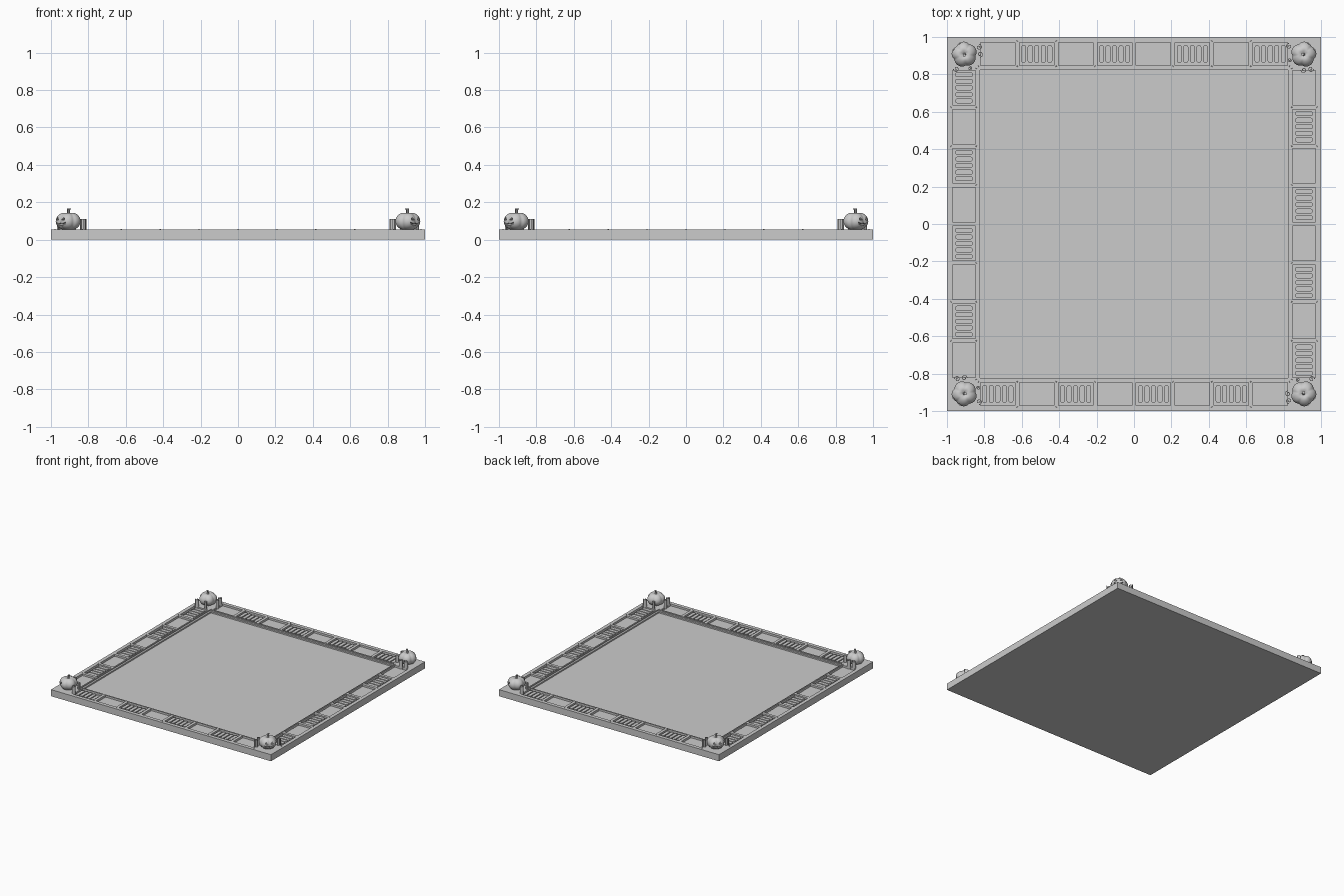
import bpy, bmesh, math
from mathutils import Matrix, Vector

cube = bpy.data.objects.get("Cube")
if cube:
    bpy.data.objects.remove(cube)

STONE = (0.6, 0.6, 0.6, 1)
stone = bpy.data.materials.new("stone_grey")
stone.use_nodes = True
stone.diffuse_color = STONE
stone.node_tree.nodes["Principled BSDF"].inputs["Base Color"].default_value = STONE

TOP, FLOOR = 0.054, 0.035
RIM, INNER, WELL = 0.97, 0.838, 0.823
PITCH = 0.208
SIDES = ("front", "right", "back", "left")


def prism(bm, pts, z0, z1, mat=Matrix()):
    """Extrude a flat outline from z0 to z1."""
    low = [bm.verts.new(mat @ Vector((x, y, z0))) for x, y in pts]
    high = [bm.verts.new(mat @ Vector((x, y, z1))) for x, y in pts]
    bm.faces.new(low[::-1])
    bm.faces.new(high)
    for i in range(len(pts)):
        j = (i + 1) % len(pts)
        bm.faces.new((low[i], low[j], high[j], high[i]))


def box(bm, x0, x1, y0, y1, z0, z1):
    prism(bm, [(x0, y0), (x1, y0), (x1, y1), (x0, y1)], z0, z1)


def to_mesh(bm, name):
    bmesh.ops.recalc_face_normals(bm, faces=bm.faces[:])
    mesh = bpy.data.meshes.new(name)
    bm.to_mesh(mesh)
    bm.free()
    mesh.materials.append(stone)
    return mesh


def add(name, mesh):
    ob = bpy.data.objects.new(name, mesh)
    bpy.context.collection.objects.link(ob)
    return ob


def add_four(name, mesh):
    """Repeat a part around the four sides."""
    for i, side in enumerate(SIDES):
        add(f"{side}_{name}", mesh).rotation_euler.z = i * math.pi / 2


# Base slab: floor of the well and panels
bm = bmesh.new()
box(bm, -RIM, RIM, -RIM, RIM, 0, FLOOR)
add("base_slab", to_mesh(bm, "base_slab"))

# Outer rim, corner block, inner rail, stepped ledge, dividers
bm = bmesh.new()
box(bm, -1, RIM, -1, -RIM, 0, TOP)
box(bm, -RIM, -INNER, -RIM, -INNER, FLOOR, TOP)
box(bm, -INNER, INNER, -0.848, -INNER, FLOOR, TOP)
box(bm, -INNER, WELL, -INNER, -WELL, FLOOR, 0.046)
for end in (-1, 1):
    box(bm, *sorted((end * INNER, end * 0.82)), -RIM, -0.848, FLOOR, TOP)
for k in range(7):
    x = (k - 3) * PITCH
    box(bm, x - 0.012, x + 0.012, -RIM, -0.848, FLOOR, TOP)
add_four("frame", to_mesh(bm, "frame"))

# Tiny studs at the ends of each divider
bm = bmesh.new()
for k in range(9):
    for y in (-0.979, -0.843):
        where = Matrix.Translation(((k - 4) * PITCH, y, TOP))
        bmesh.ops.create_cone(bm, segments=8, radius1=0.004, radius2=0.003,
                              depth=0.004, cap_ends=True, matrix=where)
add_four("studs", to_mesh(bm, "studs"))

# Plain panels alternate with ribbed panels
plain, ribbed = bmesh.new(), bmesh.new()
for k in range(8):
    x, y = (k - 3.5) * PITCH, -0.909
    if k % 2:
        box(plain, x - 0.086, x + 0.086, y - 0.055, y + 0.055, FLOOR, 0.042)
        continue
    for n in range(-2, 3):
        capsule = []
        for i in range(16):
            a = (i + 0.5) * math.tau / 16
            shift = math.copysign(0.034, math.sin(a))
            capsule.append((x + n * 0.035 + 0.0135 * math.cos(a),
                            y + shift + 0.0135 * math.sin(a)))
        prism(ribbed, capsule, FLOOR, 0.048)
add_four("plain_panels", to_mesh(plain, "plain_panels"))
add_four("ribbed_panels", to_mesh(ribbed, "ribbed_panels"))

# Pumpkin body: a sphere pressed into five lobes with a dimpled top
CX = -0.907
bm = bmesh.new()
bmesh.ops.create_uvsphere(bm, u_segments=60, v_segments=24, radius=1)
for v in bm.verts:
    flat = math.hypot(v.co.x, v.co.y)
    a = math.atan2(v.co.y, v.co.x) - math.pi / 4
    lobe = 0.84 + 0.16 * abs(math.cos(2.5 * a)) ** 0.6
    dimple = 0.3 * max(0, 1 - flat / 0.5) ** 2
    z = v.co.z * (1 - dimple)
    r = 0.068 * (lobe * flat ** 0.85 if flat > 0.001 else 0)
    v.co = (r * v.co.x / max(flat, 0.001), r * v.co.y / max(flat, 0.001),
            0.099 + 0.049 * z)
for f in bm.faces:
    f.smooth = True
body = add("pumpkin", to_mesh(bm, "pumpkin"))

# Carved face cutter, aimed at the outer corner
aim = Vector((-1, -1, 0)).normalized()
across = Vector((1, -1, 0)).normalized()
facing = Matrix((across, (0, 0, 1), aim)).transposed().to_4x4()
bm = bmesh.new()
for s in (-1, 1):
    prism(bm, [(s * 0.009, 0.104), (s * 0.031, 0.106), (s * 0.024, 0.122)],
          0.046, 0.09, facing)
upper = [(-0.036 + i * 0.012, 0.094 if i in (0, 6) else 0.084 + 0.006 * (i % 2))
         for i in range(7)]
lower = [(x * 0.85, z - 0.011) for x, z in upper[::-1]]
prism(bm, upper + lower, 0.046, 0.09, facing)
cutter = add("face_cutter", to_mesh(bm, "face_cutter"))
cutter.hide_render = True
cut = body.modifiers.new("carving", "BOOLEAN")
cut.operation, cut.solver, cut.object = "DIFFERENCE", "EXACT", cutter
bpy.context.view_layer.update()
carved = bpy.data.meshes.new_from_object(
    body.evaluated_get(bpy.context.evaluated_depsgraph_get()))
bpy.data.objects.remove(body)
bpy.data.objects.remove(cutter)
carved.set_sharp_from_angle(angle=math.radians(40))
carved.transform(Matrix.Translation((CX, CX, 0)))
add_four("corner_pumpkin", carved)

# Bent, flaring stem
bm = bmesh.new()
rings = []
for x, z, r in ((0, 0.128, 0.012), (0.001, 0.142, 0.007),
                (0.002, 0.154, 0.006), (0.006, 0.167, 0.008)):
    rings.append([bm.verts.new((CX + x + r * math.cos(i * math.tau / 8),
                                CX + r * math.sin(i * math.tau / 8), z))
                  for i in range(8)])
for a, b in zip(rings, rings[1:]):
    for i in range(8):
        j = (i + 1) % 8
        bm.faces.new((a[i], a[j], b[j], b[i]))
bm.faces.new(rings[-1])
add_four("pumpkin_stem", to_mesh(bm, "pumpkin_stem"))


# Upright spiral scrolls on the inner sides of each pumpkin
def scroll(bm, x, y, radius, start, spin):
    inside, outside = [], []
    for i in range(29):
        t = i / 28
        a = start + spin * t * 2.9 * math.pi
        r = 0.002 + (radius - 0.002) * t
        for edge, w in ((inside, -0.0018), (outside, 0.0018)):
            edge.append((x + (r + w) * math.cos(a), y + (r + w) * math.sin(a)))
    prism(bm, outside + inside[::-1], FLOOR, 0.111)


bm = bmesh.new()
scroll(bm, -0.945, -0.829, 0.016, 0.3, 1)
scroll(bm, -0.907, -0.824, 0.016, 2.8, -1)
scroll(bm, -0.829, -0.95, 0.016, 1.2, -1)
scroll(bm, -0.832, -0.877, 0.011, 0.5, 1)
add_four("corner_scrolls", to_mesh(bm, "corner_scrolls"))
